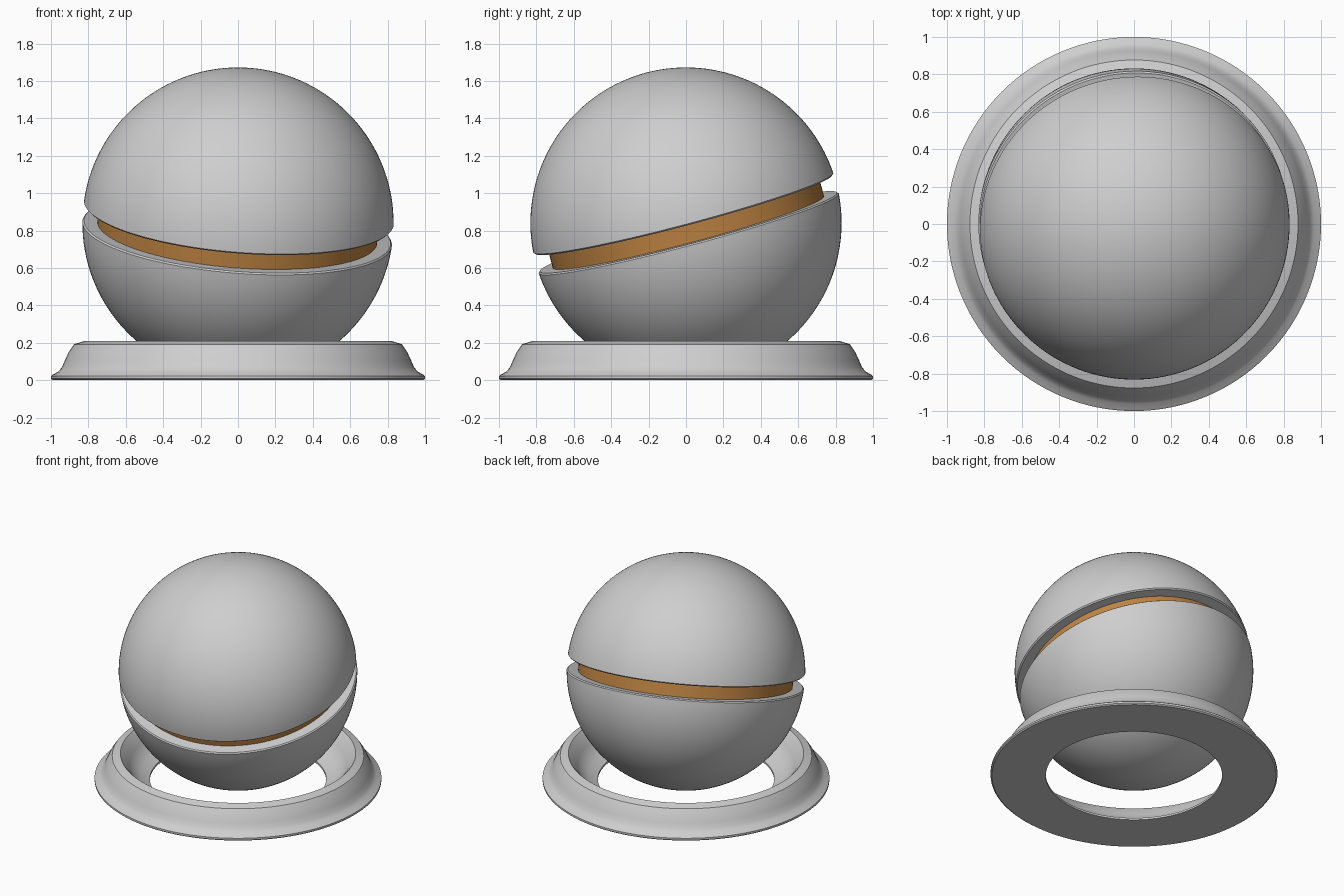
import bpy, bmesh, math
from mathutils import Vector

default_cube = bpy.data.objects.get("Cube")
if default_cube:
    bpy.data.objects.remove(default_cube, do_unlink=True)


def make_material(name, color):
    mat = bpy.data.materials.new(name)
    mat.use_nodes = True
    mat.diffuse_color = color
    mat.node_tree.nodes["Principled BSDF"].inputs["Base Color"].default_value = color
    return mat


def lathe(name, profile, mat, segments=128, closed=False):
    """Spin a list of (radius, height) points around the z axis."""
    bm = bmesh.new()
    verts = [bm.verts.new((r, 0, z)) for r, z in profile]
    edges = [bm.edges.new(pair) for pair in zip(verts, verts[1:])]
    if closed:
        edges.append(bm.edges.new((verts[-1], verts[0])))
    bmesh.ops.spin(bm, geom=verts + edges, cent=(0, 0, 0), axis=(0, 0, 1),
                   angle=math.tau, steps=segments, use_duplicate=False)
    bmesh.ops.remove_doubles(bm, verts=bm.verts[:], dist=0.0001)
    bmesh.ops.recalc_face_normals(bm, faces=bm.faces[:])
    mesh = bpy.data.meshes.new(name)
    bm.to_mesh(mesh)
    bm.free()
    mesh.materials.append(mat)
    obj = bpy.data.objects.new(name, mesh)
    bpy.context.collection.objects.link(obj)
    bpy.ops.object.select_all(action='DESELECT')
    obj.select_set(True)
    bpy.context.view_layer.objects.active = obj
    bpy.ops.object.shade_smooth_by_angle(angle=math.radians(30))
    return obj


grey = make_material("Light grey", (0.62, 0.62, 0.62, 1))
orange = make_material("Amber orange", (0.52, 0.23, 0.055, 1))

RADIUS = 0.832
GAP = 0.05          # half the groove height
BAND_RADIUS = 0.75
BEVEL = 0.008
CENTRE = Vector((0, 0, 0.84))
tilt = Vector((0, 0, 1)).rotation_difference(Vector((0.08, -0.265, 1)))

# Ball halves: domes with a lightly bevelled rim and a flat annular face
start = math.asin((GAP + BEVEL) / RADIUS)
steps = 40
arc = [start + (math.pi / 2 - start) * i / steps for i in range(steps + 1)]
dome = [(BAND_RADIUS - 0.05, GAP), (RADIUS * math.cos(start) - BEVEL, GAP)]
dome += [(RADIUS * math.cos(a), RADIUS * math.sin(a)) for a in arc]
upper = lathe("upper_dome", dome, grey)
lower = lathe("lower_dome", [(r, -z) for r, z in dome], grey)

# Recessed band between the halves
h = GAP + 0.01
band = lathe("groove_band", [(0, -h), (BAND_RADIUS, -h), (BAND_RADIUS, h), (0, h)], orange)

for part in (upper, lower, band):
    part.rotation_mode = 'QUATERNION'
    part.rotation_quaternion = tilt
    part.location = CENTRE

# Base ring: flared foot, chamfered top and stepped inner bowl
ring = [(0.615, 0), (0.99, 0), (1.0, 0.008), (1.0, 0.022), (0.99, 0.03),
        (0.962, 0.045), (0.942, 0.068), (0.926, 0.105), (0.905, 0.15),
        (0.877, 0.192), (0.82, 0.21), (0.785, 0.17), (0.755, 0.125),
        (0.73, 0.085), (0.68, 0.045), (0.615, 0.015)]
lathe("base_ring", ring, grey, closed=True)
